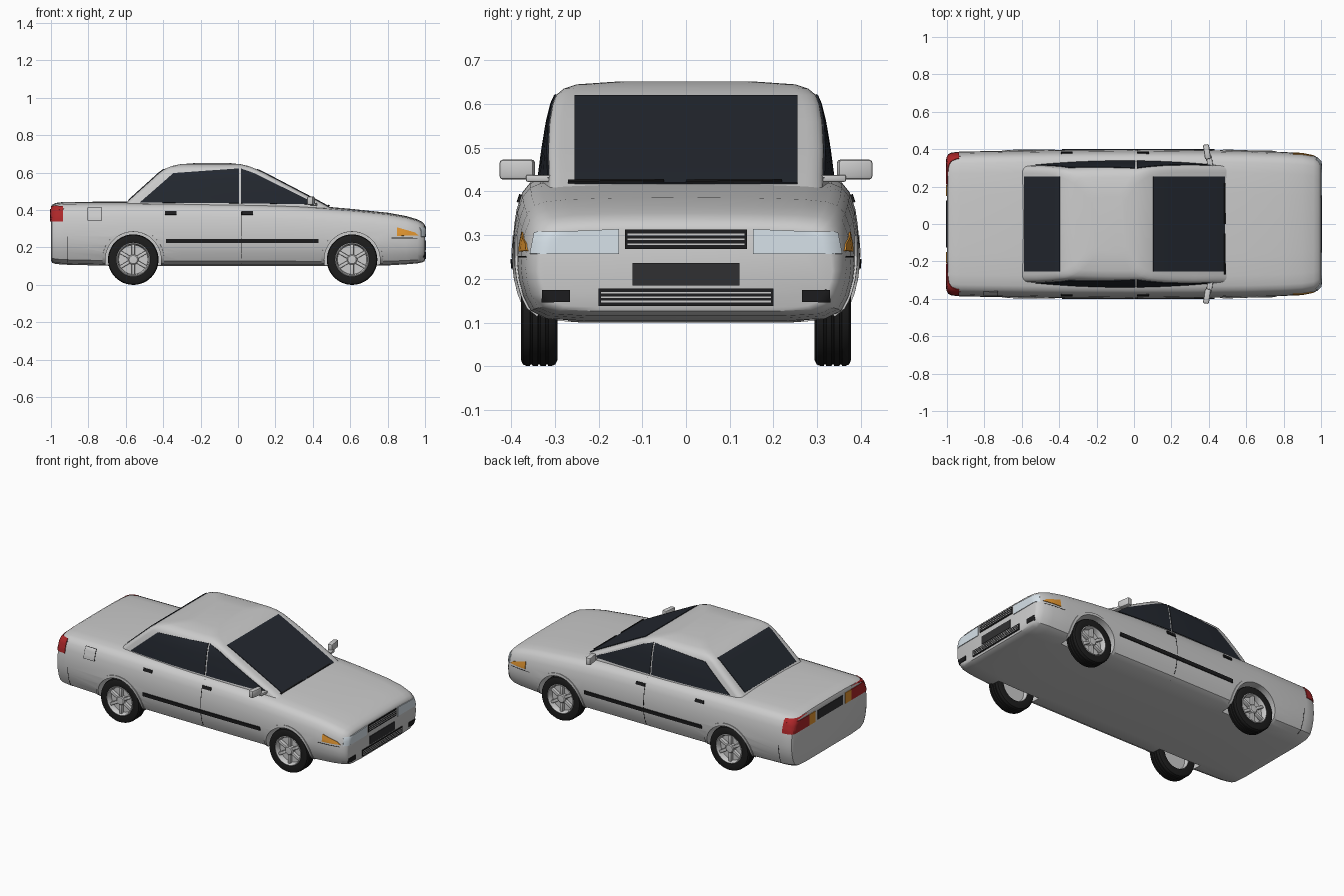
import bpy, bmesh, math
from mathutils import Vector, Matrix
from mathutils.bvhtree import BVHTree

if "Cube" in bpy.data.objects:
    bpy.data.objects.remove(bpy.data.objects["Cube"])


def material(name, r, g, b):
    m = bpy.data.materials.new(name)
    m.diffuse_color = (r, g, b, 1)
    m.use_nodes = True
    m.node_tree.nodes["Principled BSDF"].inputs["Base Color"].default_value = m.diffuse_color
    return m


GLASS = material("dark_glass", .017, .021, .029)
BLACK = material("black_trim", .012, .012, .013)
PLATE = material("plate_grey", .03, .03, .032)
RUBBER = material("rubber", .012, .012, .012)
RED = material("red_lens", .42, .02, .022)
AMBER = material("amber_lens", .75, .30, .03)
CLEAR = material("clear_lens", .68, .76, .82)


def finish(ob, mat=None, angle=32):
    if mat:
        ob.data.materials.append(mat)
    bpy.ops.object.select_all(action='DESELECT')
    ob.select_set(True)
    bpy.context.view_layer.objects.active = ob
    for m in list(ob.modifiers):
        bpy.ops.object.modifier_apply(modifier=m.name)
    bpy.ops.object.shade_smooth_by_angle(angle=math.radians(angle))
    return ob


def to_object(name, bm):
    bmesh.ops.recalc_face_normals(bm, faces=bm.faces)
    me = bpy.data.meshes.new(name)
    bm.to_mesh(me)
    bm.free()
    ob = bpy.data.objects.new(name, me)
    bpy.context.collection.objects.link(ob)
    return ob


def loft(name, rings, caps=True, loop=False):
    bm = bmesh.new()
    vs = [[bm.verts.new(p) for p in r] for r in rings]
    n = len(vs[0])
    for a, b in list(zip(vs, vs[1:])) + ([(vs[-1], vs[0])] if loop else []):
        for i in range(n):
            bm.faces.new((a[i], a[(i + 1) % n], b[(i + 1) % n], b[i]))
    if caps and not loop:
        bm.faces.new(vs[0])
        bm.faces.new(vs[-1])
    return to_object(name, bm)


def lathe(name, profile, s, loop, n=40):
    return loft(name, [[(r * math.cos(2 * math.pi * i / n), y * s, r * math.sin(2 * math.pi * i / n))
                        for i in range(n)] for r, y in profile], not loop, loop)


def box(name, c, size, mat=None, bevel=.006, rot=None):
    bm = bmesh.new()
    bmesh.ops.create_cube(bm, size=1)
    bmesh.ops.scale(bm, vec=size, verts=bm.verts)
    bmesh.ops.bevel(bm, geom=bm.edges[:], offset=bevel, segments=2, affect='EDGES', profile=.5)
    if rot:
        bmesh.ops.rotate(bm, matrix=rot, verts=bm.verts)
    ob = to_object(name, bm)
    ob.location = c
    return finish(ob, mat)


def tree_of(ob):
    return BVHTree.FromPolygons([v.co for v in ob.data.vertices], [p.vertices for p in ob.data.polygons])


def quad(a, b, c, d, n=10):
    a, b, c, d = map(Vector, (a, b, c, d))
    return [[a.lerp(b, i / n).lerp(d.lerp(c, i / n), j / n) for i in range(n + 1)] for j in range(n + 1)]


def rect(u0, u1, v0, v1):
    return quad((u0, v0), (u1, v0), (u1, v1), (u0, v1))


def skin(name, rows, axis, s, tree, mat=None, lift=.001):
    """Thin panel projected on a surface from the side ('y') or the end ('x')."""
    bm = bmesh.new()
    grid = []
    for row in rows:
        line = []
        for u, v in row:
            d = Vector((0, -s, 0)) if axis == 'y' else Vector((-s, 0, 0))
            p = Vector((u, s * .4, v)) if axis == 'y' else Vector((s, u, v))
            co, no, _, _ = tree.ray_cast(p - d, d)
            if co is None:
                co, no, _, _ = tree.find_nearest(p)
            if no.dot(d) > 0:
                no = -no
            line.append(bm.verts.new(co + no * lift))
        grid.append(line)
    for a, b in zip(grid, grid[1:]):
        for i in range(len(a) - 1):
            bm.faces.new((a[i], a[i + 1], b[i + 1], b[i]))
    ob = to_object(name, bm)
    m = ob.modifiers.new("thick", 'SOLIDIFY')
    m.thickness, m.offset = .006, 0
    return finish(ob, mat, 40)


# Lower body: one cross-section scaled along the length
half = [(.6, 0), (.83, .02), (.92, .08), (.965, .2), (.99, .33), (1, .46), (.993, .62), (.975, .76),
        (.945, .87), (.9, .935), (.84, .965), (.7, .985), (.4, .997)]
section = [(0, 0)] + half + [(0, 1)] + [(-y, z) for y, z in reversed(half)]
stations = [(-1, .13, .412, .36), (-.994, .118, .428, .373), (-.975, .112, .438, .382), (-.93, .108, .444, .387),
            (-.6, .10, .445, .393), (-.3, .10, .443, .396), (0, .10, .44, .397), (.3, .10, .43, .396),
            (.45, .10, .42, .394), (.6, .10, .407, .392), (.8, .104, .386, .385), (.9, .11, .368, .378),
            (.96, .115, .35, .367), (.985, .12, .337, .354), (.996, .126, .325, .343), (1, .135, .315, .335)]
body = loft("body_shell", [[(x, y * w, b + z * (t - b)) for y, z in section] for x, b, t, w in stations])
body_tree = tree_of(body)

# Cabin: stacked rounded rings
rings = []
for z, xb, xf, w in [(.38, -.655, .55, .345), (.44, -.597, .445, .335), (.5, -.531, .33, .327),
                     (.56, -.464, .215, .317), (.6, -.42, .138, .307), (.62, -.392, .095, .298),
                     (.635, -.355, .058, .28), (.645, -.31, .015, .25), (.652, -.22, -.05, .15)]:
    r = .035
    arc = [i * math.pi / 8 for i in range(5)]
    xs = [xf - r + r * math.cos(a) for a in arc]
    xs += [xf - r + (xb - xf + 2 * r) * i / 8 for i in range(1, 8)]
    xs += [xb + r - r * math.sin(a) for a in arc]
    inset = [r * (1 - math.sin(a)) for a in arc] + [0] * 7 + [r * (1 - math.cos(a)) for a in arc]
    side = [(x, w - i - .1 * (x + .06) ** 2, z) for x, i in zip(xs, inset)]
    rings.append(side + [(x, -y, z) for x, y, z in reversed(side)])
cabin = loft("cabin_shell", rings)
cabin_tree = tree_of(cabin)
finish(cabin)

# Windscreen, rear window and wipers
skin("windscreen", rect(-.255, .255, .417, .617), 'x', 1, cabin_tree, GLASS)
skin("rear_window", rect(-.255, .255, .45, .617), 'x', -1, cabin_tree, GLASS)
for y in (-.27, .0):
    skin("wiper", quad((y, .416), (y + .22, .418), (y + .22, .421), (y, .42)), 'x', 1, cabin_tree, BLACK, .006)

WHEELS = (-.56, .61)
for s in (-1, 1):
    # Side glass and pillar
    skin("rear_side_window", quad((-.525, .44), (.005, .436), (.005, .621), (-.345, .597)), 'y', s, cabin_tree, GLASS)
    skin("front_side_window", quad((.015, .436), (.425, .43), (.085, .597), (.015, .621)), 'y', s, cabin_tree, GLASS)
    # Rub strip, seams and door handles
    skin("rub_strip", rect(-.385, .43, .224, .246), 'y', s, body_tree, BLACK, .003)
    skin("door_seam", rect(.016, .02, .112, .42), 'y', s, body_tree, BLACK, -.0022)
    skin("rear_bumper_seam", rect(-.914, -.911, .12, .26), 'y', s, body_tree, BLACK, -.0022)
    skin("front_bumper_seam", rect(.82, .96, .249, .252), 'y', s, body_tree, BLACK, -.0022)
    for x in (-.36, .05):
        skin("door_handle", rect(x - .03, x + .03, .374, .392), 'y', s, body_tree, BLACK, .003)
    # Lamps that wrap the corners
    skin("turn_lamp", quad((.85, .262), (.965, .264), (.945, .28), (.85, .307)), 'y', s, body_tree, AMBER)
    skin("tail_lamp_side", rect(-.996, -.935, .338, .42), 'y', s, body_tree, RED)
    skin("tail_lamp", rect(s * .21, s * .362, .338, .405), 'x', -1, body_tree, RED)
    skin("rear_turn_lamp", rect(s * .15, s * .208, .338, .405), 'x', -1, body_tree, AMBER)
    skin("headlight", quad((s * .153, .257), (s * .355, .257), (s * .345, .306), (s * .153, .314)),
         'x', 1, body_tree, CLEAR)
    skin("fog_lamp", rect(s * .265, s * .328, .147, .175), 'x', 1, body_tree, BLACK)
    # Door mirrors
    tilt = Matrix.Rotation(s * .15, 3, 'Z')
    box("mirror_head", (.39, s * .386, .45), (.032, .08, .046), None, .008, tilt)
    box("mirror_arm", (.405, s * .33, .43), (.03, .07, .016), None, .004, tilt)

    for x in WHEELS:
        # Wheel arch lips and openings
        arc = [math.radians(-6 + 192 * i / 32) for i in range(33)]
        skin("arch_lip", [[(x + r * math.cos(a), .135 + r * math.sin(a)) for a in arc] for r in (.149, .157, .165)],
             'y', s, body_tree, None, .002)
        cutter = lathe("arch_cutter", [(.15, .27), (.15, .5)], s, False, 48)
        cutter.location = (x, 0, .135)
        cutter.hide_render = True
        cutter.hide_set(True)
        m = body.modifiers.new("arch", 'BOOLEAN')
        m.operation, m.object, m.solver = 'DIFFERENCE', cutter, 'EXACT'
        # Tyre, rim, hub and spokes
        tread = []
        for g in (-.018, 0, .018):
            tread += [(.135, g - .003), (.131, g - .002), (.131, g + .002), (.135, g + .003)]
        hub = Vector((x, s * .336, .135))
        tyre = lathe("tyre", [(.088, -.038), (.12, -.042), (.131, -.037), (.135, -.027)] + tread +
                     [(.135, .027), (.131, .037), (.12, .042), (.088, .038)], s, True, 48)
        rim = lathe("rim", [(.001, -.012), (.08, -.012), (.086, -.036), (.091, -.036), (.091, .038), (.086, .041),
                            (.081, .034), (.078, .008), (.001, .008)], s, False, 48)
        cap = lathe("hub_cap", [(.028, .0), (.028, .03), (.022, .035), (.001, .036)], s, False, 24)
        for ob, mat in ((tyre, RUBBER), (rim, None), (cap, None)):
            ob.location = hub
            finish(ob, mat)
        for k in range(6):
            rot = Matrix.Rotation(k * math.pi / 3 + math.pi / 6, 3, 'Y')
            box("spoke", hub + rot @ Vector((.052, 0, 0)) + Vector((0, s * .02, 0)), (.062, .022, .018),
                None, .004, rot)

# Cut the arches, then drop the cutters
finish(body)
for ob in [o for o in bpy.data.objects if o.name.startswith("arch_cutter")]:
    bpy.data.objects.remove(ob)

# Front grilles with bars, number plates
for name, w, z0, z1 in (("upper_grille", .14, .268, .313), ("lower_grille", .2, .138, .178)):
    skin(name, rect(-w, w, z0, z1), 'x', 1, body_tree, BLACK)
    for k in range(1, 4):
        z = z0 + (z1 - z0) * k / 4
        skin(name + "_bar", rect(-w + .006, w - .006, z - .002, z + .002), 'x', 1, body_tree, None, .003)
skin("front_plate", rect(-.122, .122, .185, .236), 'x', 1, body_tree, PLATE)
skin("rear_plate", rect(-.125, .125, .343, .4), 'x', -1, body_tree, PLATE)

# Fuel flap on the right side: dark gap with panel over it
skin("fuel_flap_gap", rect(-.805, -.727, .343, .413), 'y', -1, body_tree, BLACK, -.002)
skin("fuel_flap", rect(-.802, -.73, .346, .41), 'y', -1, body_tree, None, -.001)
